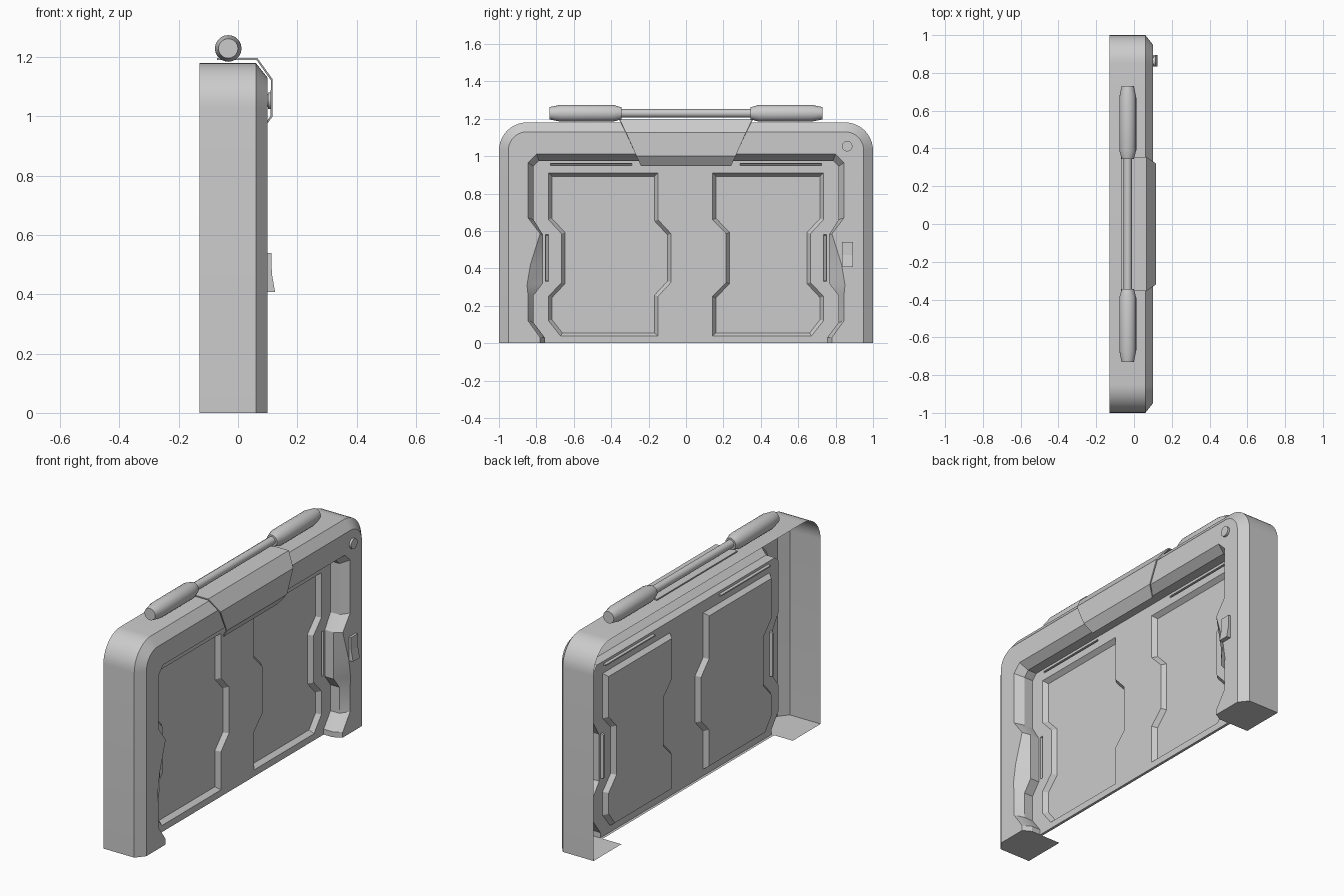
import bpy, bmesh, math
from mathutils import Vector

if "Cube" in bpy.data.objects:
    bpy.data.objects.remove(bpy.data.objects["Cube"])


def finish(name, bm, face_x=False, smooth=None):
    """Turn a bmesh into a named object; face_x makes its largest front face look along +x."""
    bmesh.ops.remove_doubles(bm, verts=bm.verts, dist=1e-5)
    bmesh.ops.recalc_face_normals(bm, faces=bm.faces)
    if face_x:
        big = max(bm.faces, key=lambda f: abs(f.normal.x) * f.calc_area())
        if big.normal.x < 0:
            bmesh.ops.reverse_faces(bm, faces=bm.faces)
    me = bpy.data.meshes.new(name)
    bm.to_mesh(me)
    bm.free()
    ob = bpy.data.objects.new(name, me)
    bpy.context.collection.objects.link(ob)
    if smooth:
        bpy.ops.object.select_all(action='DESELECT')
        ob.select_set(True)
        bpy.context.view_layer.objects.active = ob
        bpy.ops.object.shade_smooth_by_angle(angle=math.radians(smooth))
    return ob


def row(bm, x, pts):
    return [bm.verts.new((x, y, z)) for y, z in pts]


def bridge(bm, a, b, closed=False):
    n = len(a)
    for i in range(n if closed else n - 1):
        j = (i + 1) % n
        bm.faces.new((a[i], a[j], b[j], b[i]))


def arch(side):
    """Mirror a right-hand (y, z) path into a path from left foot to right foot."""
    return [(-y, z) for y, z in side] + side[::-1]


def outline(w, h, r, n=10):
    arc = [(w - r + r * math.cos(t), h - r + r * math.sin(t))
           for t in (math.pi / 2 * i / n for i in range(n + 1))]
    return arch([(w, 0)] + arc)


def inset(pts, d):
    """Offset a closed polygon inwards by d."""
    p = [Vector(q) for q in pts]
    n = len(p)
    area = sum(p[i].x * p[(i + 1) % n].y - p[(i + 1) % n].x * p[i].y for i in range(n))
    s = 1 if area > 0 else -1
    out = []
    for i in range(n):
        e1 = (p[i] - p[i - 1]).normalized()
        e2 = (p[(i + 1) % n] - p[i]).normalized()
        n1, n2 = Vector((-e1.y, e1.x)) * s, Vector((-e2.y, e2.x)) * s
        out.append(tuple(p[i] + (n1 + n2) * d / (1 + n1.dot(n2))))
    return out


# Frame: outer wall, bevelled rim, front face and stepped opening with finger scoops
rim = [(0.78, 0), (0.78, 0.03), (0.845, 0.12), (0.845, 0.26), (0.85, 0.31), (0.832, 0.42),
       (0.78, 0.585), (0.845, 0.67), (0.845, 0.965), (0.80, 1.01)]
step = [(0.755, 0), (0.755, 0.03), (0.815, 0.11), (0.815, 0.255), (0.765, 0.32), (0.765, 0.42),
        (0.765, 0.58), (0.815, 0.66), (0.815, 0.945), (0.785, 0.975)]
bm = bmesh.new()
rows = [row(bm, -0.13, outline(1, 1.18, 0.15)), row(bm, 0.06, outline(1, 1.18, 0.15)),
        row(bm, 0.10, outline(0.95, 1.13, 0.10))]
hole = [row(bm, 0.10, arch(rim)), row(bm, 0.055, arch(step)), row(bm, 0, arch(step))]
bridge(bm, rows[0], rows[1])
bridge(bm, rows[1], rows[2])
bm.faces.new(rows[2] + hole[0][::-1])
bridge(bm, hole[0], hole[1])
bridge(bm, hole[1], hole[2])
for e in (0, -1):  # foot plates
    back = bm.verts.new((-0.13, -0.755 if e == 0 else 0.755, 0))
    bm.faces.new([r[e] for r in rows] + [h[e] for h in hole] + [back])
finish("frame", bm, True, 25)

# Inner panel with two large pockets and four thin slots
left_pocket = [(-0.735, 0.91), (-0.735, 0.66), (-0.665, 0.585), (-0.665, 0.325), (-0.735, 0.25),
               (-0.735, 0.12), (-0.67, 0.037), (-0.15, 0.037), (-0.15, 0.25), (-0.08, 0.325),
               (-0.08, 0.585), (-0.15, 0.66), (-0.15, 0.91)]
right_pocket = [(0.735, 0.91), (0.735, 0.66), (0.665, 0.585), (0.665, 0.325), (0.735, 0.25),
                (0.735, 0.12), (0.67, 0.037), (0.142, 0.037), (0.142, 0.25), (0.215, 0.325),
                (0.215, 0.585), (0.142, 0.66), (0.142, 0.91)]


def rect(y0, y1, z0, z1):
    return [(y0, z0), (y1, z0), (y1, z1), (y0, z1)]


pockets = [(left_pocket, 0.018, 0.025), (right_pocket, 0.018, 0.025)]
for s in (-1, 1):
    pockets.append((rect(s * 0.29, s * 0.725, 0.95, 0.961), 0.002, 0.015))
    pockets.append((rect(s * 0.735, s * 0.752, 0.33, 0.58), 0.004, 0.015))
bm = bmesh.new()
border = row(bm, 0, arch(step))
edges = [bm.edges.new((border[i - 1], border[i])) for i in range(len(border))]
tops = []
for pts, d, depth in pockets:
    top = row(bm, 0, pts)
    edges += [bm.edges.new((top[i - 1], top[i])) for i in range(len(top))]
    tops.append(top)
bmesh.ops.triangle_fill(bm, use_beauty=True, edges=edges, normal=(1, 0, 0))
for top, (pts, d, depth) in zip(tops, pockets):
    floor = row(bm, -depth, inset(pts, d))
    bridge(bm, top, floor, True)
    bm.faces.new(floor)
lip = row(bm, -0.015, [(-0.755, 0), (0.755, 0)])  # bottom lip
bm.faces.new((border[0], border[-1], lip[1], lip[0]))
bmesh.ops.dissolve_limit(bm, angle_limit=0.01, verts=bm.verts, edges=bm.edges)
finish("inner_panel", bm, True)

# Folded cover plate below the handle, running over the top edge and down the front
fold = [(-0.07, 1.197, 0.355), (0.065, 1.197, 0.355), (0.117, 1.125, 0.32),
        (0.117, 1.0, 0.265), (0.078, 0.946, 0.24)]
bm = bmesh.new()
sides = [[bm.verts.new((x, s * w, z)) for x, z, w in fold] for s in (-1, 1)]
bridge(bm, *sides)
plate = finish("cover_plate", bm, True)
mod = plate.modifiers.new("thickness", 'SOLIDIFY')
mod.thickness = 0.007


def lathe(name, profile, n=20):
    """Turn (y, radius) points around the handle axis."""
    bm = bmesh.new()
    rings = [[bm.verts.new((-0.033 + r * math.cos(2 * math.pi * i / n), y,
                            1.229 + r * math.sin(2 * math.pi * i / n))) for i in range(n)]
             for y, r in profile]
    for a, b in zip(rings, rings[1:]):
        bridge(bm, a, b, True)
    bm.faces.new(rings[0])
    bm.faces.new(rings[-1])
    return finish(name, bm, smooth=25 if n > 12 else None)


# Handle rod and two grips
lathe("handle_rod", [(-0.36, 0.022), (0.36, 0.022)])
for s, tag in ((-1, "left"), (1, "right")):
    lathe("handle_grip_" + tag, [(s * 0.345, 0.032), (s * 0.39, 0.045),
                                 (s * 0.67, 0.045), (s * 0.73, 0.033)])

# Round button: thin neck and wider cap
bm = bmesh.new()
n = 20
rings = [row(bm, x, [(0.862 + r * math.cos(2 * math.pi * i / n), 1.053 + r * math.sin(2 * math.pi * i / n))
                     for i in range(n)])
         for x, r in ((0.095, 0.022), (0.102, 0.022), (0.102, 0.028), (0.114, 0.028))]
for a, b in zip(rings, rings[1:]):
    bridge(bm, a, b, True)
bm.faces.new(rings[-1])
finish("button", bm, smooth=30)

# Latch wedge on the right post
wedge = [(0.098, 0.54), (0.113, 0.54), (0.114, 0.47), (0.125, 0.408), (0.098, 0.408)]
bm = bmesh.new()
ends = [[bm.verts.new((x, y, z)) for x, z in wedge] for y in (0.835, 0.894)]
bridge(bm, *ends, True)
for e in ends:
    bm.faces.new(e)
finish("latch", bm)
